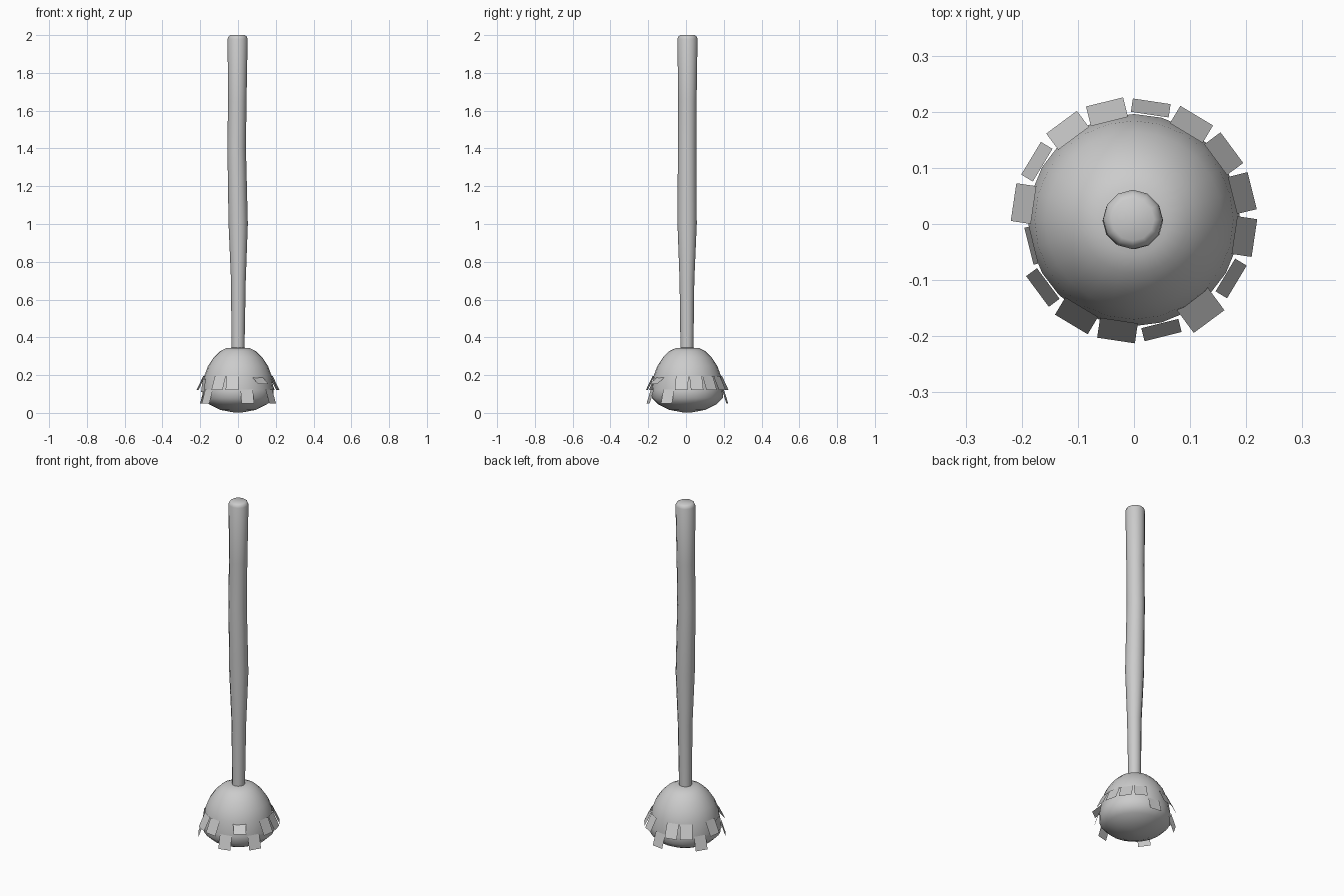
import bpy, bmesh, math
from mathutils import Vector

cube = bpy.data.objects.get("Cube")
if cube:
    bpy.data.objects.remove(cube, do_unlink=True)

grey = bpy.data.materials.new("plain grey")
grey.use_nodes = True
colour = (0.6, 0.6, 0.6, 1)
grey.diffuse_color = colour
grey.node_tree.nodes["Principled BSDF"].inputs["Base Color"].default_value = colour


def finish(bm, name, angle=None):
    mesh = bpy.data.meshes.new(name)
    bm.to_mesh(mesh)
    bm.free()
    mesh.materials.append(grey)
    obj = bpy.data.objects.new(name, mesh)
    bpy.context.collection.objects.link(obj)
    if angle:
        bpy.ops.object.select_all(action='DESELECT')
        obj.select_set(True)
        bpy.context.view_layer.objects.active = obj
        bpy.ops.object.shade_smooth_by_angle(angle=math.radians(angle))
    return obj


def loft(name, rings, sides, angle):
    """Skin circular rings (x, y, z, radius), capping both ends."""
    bm = bmesh.new()
    loops = []
    for x, y, z, r in rings:
        turns = [math.tau * i / sides for i in range(sides)]
        loops.append([bm.verts.new((x + r * math.cos(t), y + r * math.sin(t), z)) for t in turns])
    for low, high in zip(loops, loops[1:]):
        for i in range(sides):
            j = (i + 1) % sides
            bm.faces.new((low[i], low[j], high[j], high[i]))
    bm.faces.new(loops[0][::-1])
    bm.faces.new(loops[-1])
    return finish(bm, name, angle)


# Slightly crooked handle with a rounded top edge
loft("handle", [
    (0, 0.005, 0.32, 0.034), (0.002, 0.005, 0.7, 0.039), (0.001, 0.006, 1.0, 0.051),
    (-0.007, 0.006, 1.4, 0.049), (-0.004, 0.007, 1.65, 0.049),
    (-0.002, 0.008, 1.98, 0.053), (-0.002, 0.008, 1.993, 0.048), (-0.002, 0.008, 2.0, 0.038),
], 12, 50)

# Domed head with a shallow rounded underside
profile = [(0.02, 0.002), (0.095, 0.016), (0.155, 0.046), (0.188, 0.078),
           (0.189, 0.12), (0.177, 0.2), (0.158, 0.25), (0.128, 0.295),
           (0.095, 0.327), (0.062, 0.343), (0.02, 0.346)]
loft("head", [(0, 0.007, z, r) for r, z in profile], 24, 50)

# Ring of loose flaps: raised, hanging low, lifted, or tucked flat
styles = {
    "raised": (0.181, 0.195, 0.217, 0.12),
    "low": (0.190, 0.125, 0.214, 0.05),
    "lifted": (0.172, 0.19, 0.225, 0.152),
    "tucked": (0.184, 0.18, 0.193, 0.11),
}
special = {1: "tucked", 4: "lifted"}
special.update({i: "low" for i in (2, 5, 8, 11, 13, 14)})
# Going clockwise from the left side
special = {2: "low", 3: "lifted", 4: "low", 7: "low", 8: "tucked", 10: "low", 13: "low"}
for i in range(16):
    a = math.radians(14 - 22.5 * i)
    out = Vector((math.cos(a), math.sin(a), 0))
    side = Vector((-out.y, out.x, 0)) * 0.034
    r_top, z_top, r_end, z_end = styles[special.get(i, "raised")]
    centre = Vector((0, 0.007, 0))
    top = centre + out * r_top + Vector((0, 0, z_top))
    end = centre + out * r_end + Vector((0, 0, z_end))
    bm = bmesh.new()
    bm.faces.new([bm.verts.new(p) for p in (top + side, top - side, end - side, end + side)])
    bmesh.ops.recalc_face_normals(bm, faces=bm.faces)
    for f in bm.faces:
        f.normal_update()
        if f.normal.dot(out) < 0:
            f.normal_flip()
    finish(bm, f"flap_{i + 1}")
